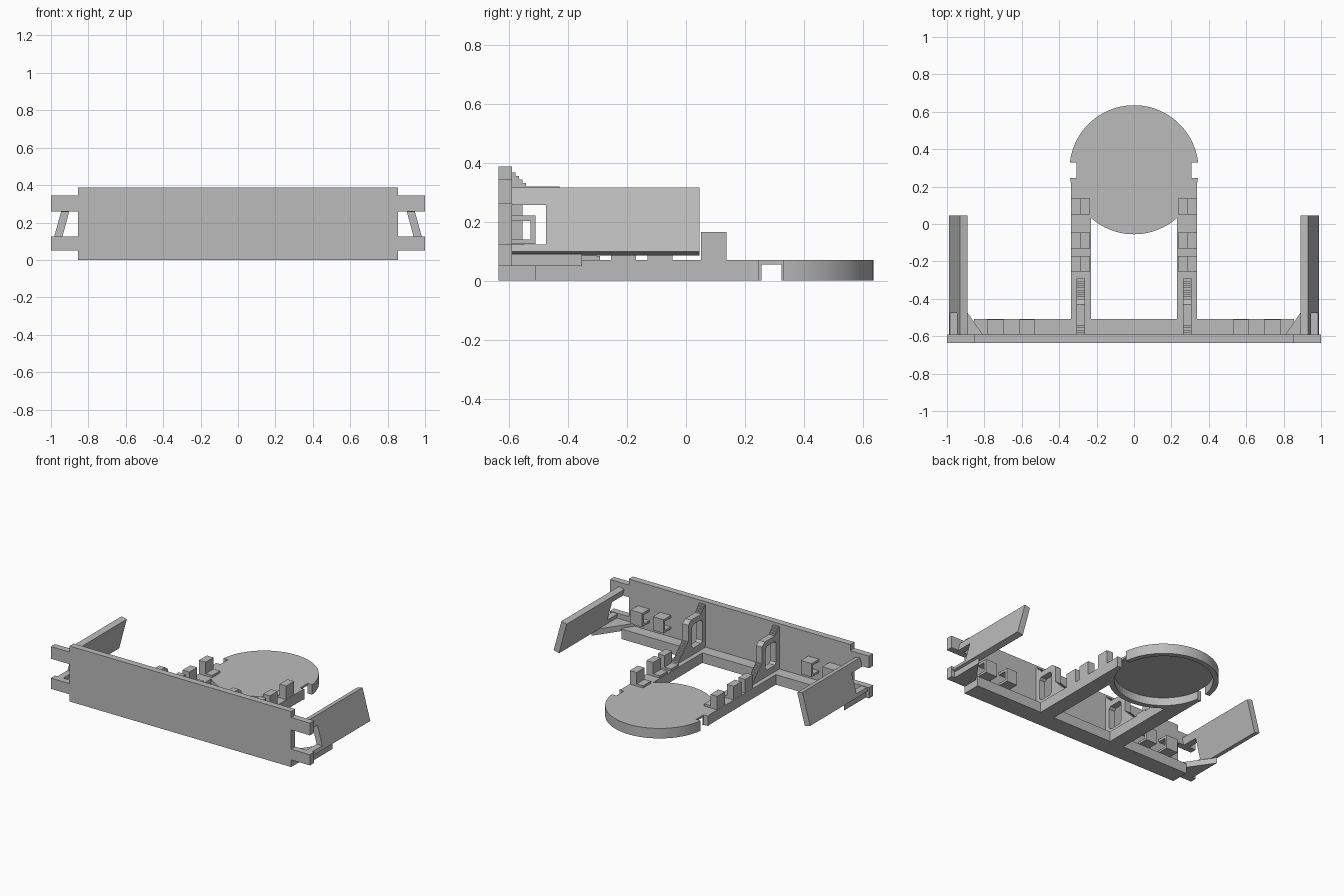
import bpy, bmesh
from mathutils import Vector

if "Cube" in bpy.data.objects:
    bpy.data.objects.remove(bpy.data.objects["Cube"], do_unlink=True)

grey = bpy.data.materials.new("plain_grey")
grey.use_nodes = True
grey.diffuse_color = (0.5, 0.5, 0.5, 1)
grey.node_tree.nodes["Principled BSDF"].inputs["Base Color"].default_value = (0.5, 0.5, 0.5, 1)


def prism(name, points, axis, low, high):
    """Extrude a 2D outline along an axis; outline axes keep x, y, z order."""
    def place(p, depth):
        co = list(p)
        co.insert(axis, depth)
        return Vector(co)
    bm = bmesh.new()
    face = bm.faces.new([bm.verts.new(place(p, low)) for p in points])
    new = bmesh.ops.extrude_face_region(bm, geom=[face])["geom"]
    shift = place((0, 0), high - low)
    bmesh.ops.translate(bm, vec=shift, verts=[v for v in new if isinstance(v, bmesh.types.BMVert)])
    bmesh.ops.recalc_face_normals(bm, faces=bm.faces)
    mesh = bpy.data.meshes.new(name)
    bm.to_mesh(mesh)
    bm.free()
    mesh.materials.append(grey)
    obj = bpy.data.objects.new(name, mesh)
    bpy.context.collection.objects.link(obj)
    return obj


def box(name, x, y, z):
    return prism(name, [(x[0], y[0]), (x[1], y[0]), (x[1], y[1]), (x[0], y[1])], 2, *z)


def cylinder(name, radius, y, z):
    bpy.ops.mesh.primitive_cylinder_add(vertices=96, radius=radius, depth=z[1] - z[0],
                                        location=(0, y, sum(z) / 2))
    obj = bpy.context.object
    obj.name = name
    obj.data.materials.append(grey)
    return obj


def cut(obj, cutter):
    mod = obj.modifiers.new("cut", "BOOLEAN")
    mod.operation = "DIFFERENCE"
    mod.solver = "EXACT"
    mod.object = cutter
    cutter.hide_render = True
    cutter.hide_viewport = True
    cutter.display_type = "WIRE"


def mirror(obj):
    obj.modifiers.new("mirror", "MIRROR")


def both(name, x, y, z):
    obj = box(name, x, y, z)
    mirror(obj)
    return obj


FRONT, BACK = -0.635, -0.59

# Front plate with paired end tabs
half = [(0, 0), (0.855, 0), (0.855, 0.05), (1, 0.05), (1, 0.125), (0.855, 0.125),
        (0.855, 0.26), (1, 0.26), (1, 0.345), (0.855, 0.345), (0.855, 0.387), (0, 0.387)]
outline = half[1:-1] + [(-x, z) for x, z in reversed(half[1:-1])]
prism("front_plate", outline, 1, FRONT, BACK)
box("rear_ledge", (-0.855, 0.855), (BACK, -0.508), (0, 0.07))

# Round platform: thin top, hollow underneath, side notches
hollow = cylinder("hollow_cutter", 0.31, 0.29, (-0.1, 0.055))
notches = both("notch_cutter", (0.308, 0.4), (0.245, 0.328), (-0.1, 0.2))
disc = cylinder("round_platform", 0.345, 0.29, (0, 0.07))
cut(disc, hollow)
cut(disc, notches)
bpy.context.view_layer.objects.active = disc
disc.select_set(True)
bpy.ops.object.shade_smooth_by_angle()

# Support arms
arms = both("support_arm", (0.23, 0.338), (-0.508, 0.246), (0, 0.07))
cut(arms, hollow)

# Cable clips along the arms
for y0, y1 in ((0.05, 0.137), (-0.13, -0.045), (-0.255, -0.17)):
    both("arm_clip_base", (0.235, 0.337), (y0, y1), (0.07, 0.085))
    both("arm_clip_post", (0.285, 0.337), (y0, y1), (0.085, 0.165))

# Stepped braces with an open window
brace_outline = [(BACK, 0.07), (BACK, 0.367)]
for i in range(4):
    y, z = BACK + 0.012 * (i + 1), 0.367 - 0.012 * i
    brace_outline += [(y, z), (y, z - 0.012)]
brace_outline += [(-0.43, 0.319), (-0.4, 0.295), (-0.4, 0.18)]
for i in range(9):
    y, z = -0.4 + 0.012 * (i + 1), 0.18 - 0.012 * i
    brace_outline += [(y, z), (y, z - 0.012)]
brace_outline += [(-0.292, 0.07)]
brace = prism("stepped_brace", brace_outline, 0, 0.262, 0.307)
window = prism("brace_window_cutter",
               [(-0.555, 0.13), (-0.54, 0.115), (-0.455, 0.115), (-0.44, 0.13),
                (-0.44, 0.265), (-0.455, 0.28), (-0.54, 0.28), (-0.555, 0.265)], 0, 0.2, 0.4)
cut(brace, window)
mirror(brace)

# Clips on the back of the front plate
for x0, x1 in ((0.53, 0.613), (0.695, 0.785)):
    both("plate_clip_top", (x0, x1), (BACK, -0.51), (0.203, 0.22))
    both("plate_clip_lip", (x0, x1), (-0.527, -0.51), (0.125, 0.203))
    both("plate_clip_bottom", (x0, x1), (BACK, -0.527), (0.125, 0.14))

# Leaning side panels, notched beside the end tabs
panel = prism("side_panel", [(0.93, 0.315), (0.89, 0.305), (0.949, 0.086), (0.99, 0.098)],
              1, BACK, 0.045)
panel_notch = box("panel_notch_cutter", (0.8, 1.1), (-0.7, -0.475), (0.122, 0.257))
cut(panel, panel_notch)
mirror(panel)

# Corner gussets under the panels
gusset = prism("corner_gusset", [(0.81, BACK), (0.975, BACK), (0.975, -0.352)], 2, 0.05, 0.09)
mirror(gusset)
